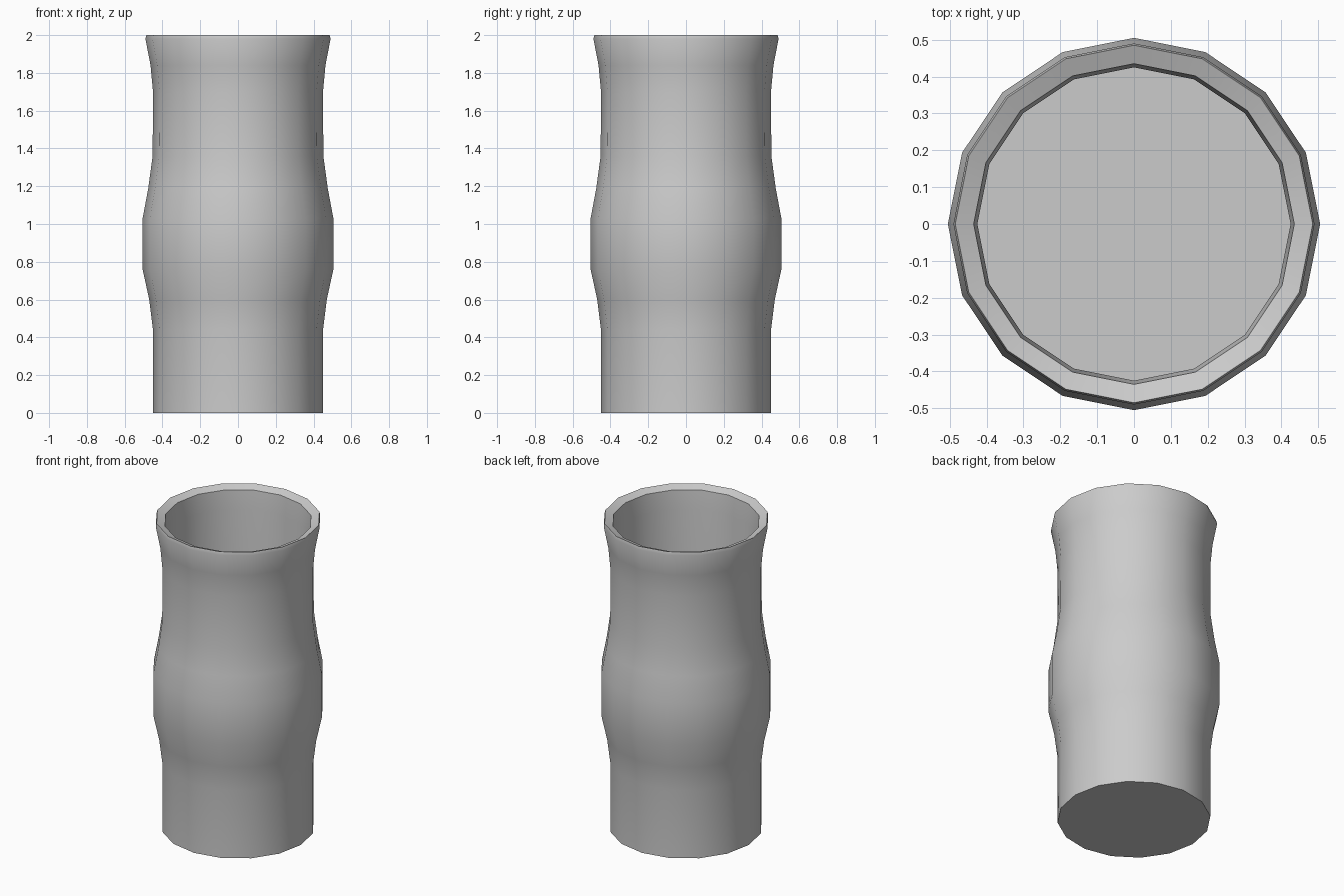
import bpy, bmesh, math

if "Cube" in bpy.data.objects:
    bpy.data.objects.remove(bpy.data.objects["Cube"], do_unlink=True)

SIDES = 16

# One plain grey for the whole vessel
grey = bpy.data.materials.new("light_grey")
grey.use_nodes = True
colour = (0.6, 0.6, 0.6, 1)
grey.diffuse_color = colour
grey.node_tree.nodes["Principled BSDF"].inputs["Base Color"].default_value = colour

# Radius and height: outer wall with belly and flared lip, then rim and inner wall
profile = [
    (0.45, 0), (0.45, 0.44), (0.47, 0.6), (0.505, 0.76),
    (0.505, 1.03), (0.475, 1.19), (0.452, 1.36), (0.45, 1.7),
    (0.463, 1.84), (0.49, 1.98), (0.485, 2.0),
    (0.435, 1.98), (0.425, 1.86), (0.425, 0.03),
]


def lathe(name, points, sides):
    bm = bmesh.new()
    rings = []
    for r, z in points:
        angles = [math.tau * i / sides for i in range(sides)]
        rings.append([bm.verts.new((r * math.cos(a), r * math.sin(a), z)) for a in angles])
    for low, high in zip(rings, rings[1:]):
        for i in range(sides):
            j = (i + 1) % sides
            bm.faces.new((low[i], low[j], high[j], high[i]))
    # Underside and inner floor
    bm.faces.new(rings[0][::-1])
    bm.faces.new(rings[-1])
    bmesh.ops.recalc_face_normals(bm, faces=bm.faces)
    mesh = bpy.data.meshes.new(name)
    bm.to_mesh(mesh)
    bm.free()
    obj = bpy.data.objects.new(name, mesh)
    bpy.context.collection.objects.link(obj)
    return obj


vessel = lathe("vase_body", profile, SIDES)
vessel.data.materials.append(grey)

# Smooth walls with sharp rim and base
bpy.ops.object.select_all(action='DESELECT')
vessel.select_set(True)
bpy.context.view_layer.objects.active = vessel
bpy.ops.object.shade_smooth_by_angle(angle=math.radians(35))
